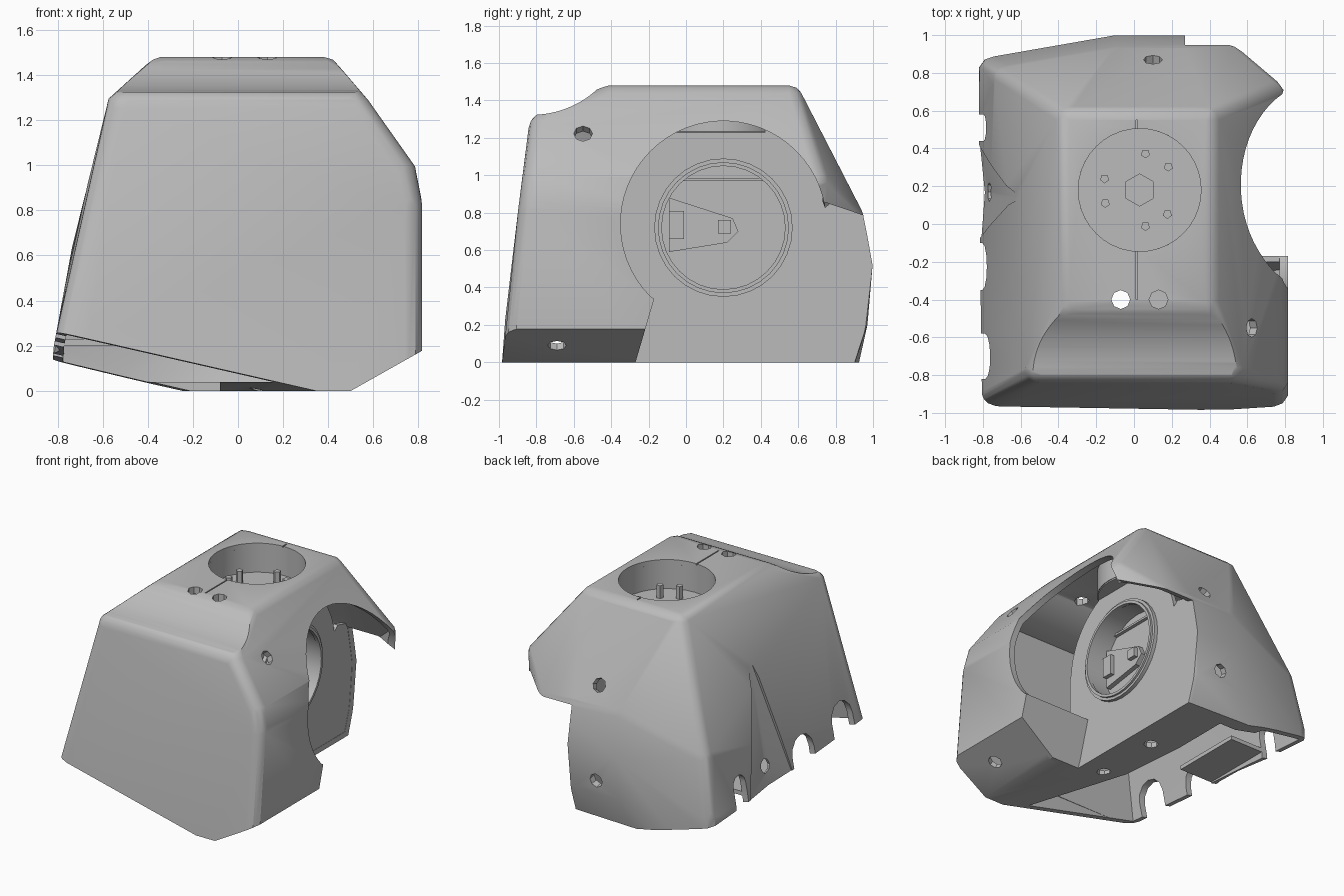
import bpy, bmesh, math
from mathutils import Vector, Matrix

cube = bpy.data.objects.get("Cube")
if cube:
    bpy.data.objects.remove(cube, do_unlink=True)

grey = bpy.data.materials.new("plain_grey")
grey.use_nodes = True
grey.diffuse_color = (0.5, 0.5, 0.5, 1)
grey.node_tree.nodes["Principled BSDF"].inputs["Base Color"].default_value = (0.5, 0.5, 0.5, 1)


def finish(name, bm):
    bmesh.ops.recalc_face_normals(bm, faces=bm.faces[:])
    mesh = bpy.data.meshes.new(name)
    bm.to_mesh(mesh)
    bm.free()
    mesh.materials.append(grey)
    ob = bpy.data.objects.new(name, mesh)
    bpy.context.collection.objects.link(ob)
    return ob


def hull(name, points):
    bm = bmesh.new()
    bmesh.ops.convex_hull(bm, input=[bm.verts.new(p) for p in points])
    bmesh.ops.delete(bm, geom=[v for v in bm.verts if not v.link_faces], context='VERTS')
    bmesh.ops.remove_doubles(bm, verts=bm.verts[:], dist=.0005)
    bmesh.ops.holes_fill(bm, edges=[e for e in bm.edges if e.is_boundary], sides=0)
    return finish(name, bm)


def balls(points, radius):
    """Points on small balls, so that their hull has rounded edges."""
    bm = bmesh.new()
    bmesh.ops.create_icosphere(bm, subdivisions=2, radius=radius)
    cloud = [p + v.co for p in points for v in bm.verts]
    bm.free()
    return cloud


def prism(name, outline, a, b):
    """Outline of (y, z) points, extruded along x."""
    bm = bmesh.new()
    face = bm.faces.new([bm.verts.new((a, *p)) for p in outline])
    moved = bmesh.ops.extrude_face_region(bm, geom=[face])["geom"]
    bmesh.ops.translate(bm, vec=(b - a, 0, 0), verts=[g for g in moved if isinstance(g, bmesh.types.BMVert)])
    return finish(name, bm)


def box(name, lo, hi):
    return prism(name, [(lo[1], lo[2]), (hi[1], lo[2]), (hi[1], hi[2]), (lo[1], hi[2])], lo[0], hi[0])


def rod(name, centre, direction, radius, length, sides=32):
    bm = bmesh.new()
    turn = Vector(direction).to_track_quat('Z', 'Y').to_matrix().to_4x4()
    bmesh.ops.create_cone(bm, cap_ends=True, segments=sides, radius1=radius, radius2=radius,
                          depth=length, matrix=Matrix.Translation(centre) @ turn)
    return finish(name, bm)


def volume(mesh):
    bm = bmesh.new()
    bm.from_mesh(mesh)
    size = bm.calc_volume(signed=True)
    bm.free()
    return size


def combine(ob, tool, operation='DIFFERENCE'):
    """Boolean that accepts only a result of plausible volume."""
    whole, part = volume(ob.data), volume(tool.data)
    low = whole - part * 1.01 - .001 if operation == 'DIFFERENCE' else 0
    mod = ob.modifiers.new("cut", 'BOOLEAN')
    mod.object, mod.operation = tool, operation
    for solver in ('EXACT', 'MANIFOLD', 'FLOAT'):
        mod.solver = solver
        graph = bpy.context.evaluated_depsgraph_get()
        graph.update()
        mesh = bpy.data.meshes.new_from_object(ob.evaluated_get(graph))
        if len(mesh.polygons) > 3 and max(low, whole * .02) <= volume(mesh) <= whole + .001:
            ob.data = mesh
            break
    ob.modifiers.remove(mod)
    bpy.data.objects.remove(tool, do_unlink=True)


def tube(name, centre, direction, outer, inner, length):
    ob = rod(name, centre, direction, outer, length)
    combine(ob, rod("bore", centre, direction, inner, length * 2))
    return ob


def trim(ob, planes, lift=0.0):
    """Remove everything beyond each plane."""
    for spot, out in planes:
        out = Vector(out).normalized()
        bm = bmesh.new()
        turn = out.to_track_quat('Z', 'Y').to_matrix().to_4x4()
        bmesh.ops.create_cube(bm, size=6, matrix=Matrix.Translation(Vector(spot) + out * (3 - lift)) @ turn)
        combine(ob, finish("half_space", bm))


# Main housing outline, run on below the ground and trimmed flat
corners = [
    (-.38, -.45, 1.48), (.42, -.45, 1.48), (.42, .6, 1.48), (-.38, .6, 1.48),
    (-.56, -.83, 1.32), (.56, -.83, 1.32), (.79, -.87, 1.0), (.82, -.89, .85),
    (.82, -1.01, -.25), (-.87, -1.01, -.25), (-.82, -.97, .2),
    (.79, .75, 1.0), (.82, .7, .85), (.82, .65, -.25), (.55, .95, .8),
    (.27, .94, .82), (-.1, .94, .82), (.3, 1, .52), (-.12, 1, .52), (.27, .97, .2), (-.15, .97, .2),
    (.27, .81, -.25), (-.3, .81, -.25), (-.85, .86, -.25), (-.82, .88, .2), (-.74, .83, .6), (-.4, .92, .5)]
R, T = .08, .05


def inset(d):
    return [Vector((x * (1 - d / .82), y * (1 - d / .97), z - d * max(0, z - .5) / .98)) for x, y, z in corners]


ground = ((0, 0, 0), (0, 0, -1))
chamfer = ((.82, 0, .18), (.49, 0, -.87))
slant = ((-.8, -.95, .26), (-.229, -.071, -1))


def outer_body(name):
    ob = hull(name, balls(inset(R), R))
    trim(ob, (ground, chamfer, slant))
    return ob


def brim_sweep(radius):
    return rod("brim_sweep", (0, -.826, 1.843), (1, 0, 0), radius, 3, 96)


# Hollow shell with a concave sweep above the front brim
shell = outer_body("housing_shell")
combine(shell, brim_sweep(.52))
hollow = hull("hollow", inset(T))
trim(hollow, (ground, chamfer), .04)
combine(hollow, brim_sweep(.52 + T))
combine(shell, hollow)

# Wheel arch outline, open to the bottom and back
arc = [(.2 + .55 * math.cos(math.radians(d)), .74 + .55 * math.sin(math.radians(d)))
       for d in range(225, 5, -6)]
arch = [(-.3, -.1), (-.27, .02), (-.17, .34)] + arc + [(.73, .86), (1.2, .7), (1.2, -.1)]
combine(shell, prism("arch_cut", arch, .27, 1.2))

# Open underside and notches in the side wall
combine(shell, box("under_cut", (-.6, -.92, -.2), (-.08, .82, .2)))
for y0, y1, top in ((-.82, -.58, .46), (-.35, -.1, .4), (.44, .58, .38)):
    mid, half = (y0 + y1) / 2, (y1 - y0) / 2
    notch = [(mid - half * math.cos(t * math.pi / 6), top - half + half * math.sin(t * math.pi / 6))
             for t in range(7)]
    combine(shell, prism("notch_cut", [(y0, -.1)] + notch + [(y1, -.1)], -1.1, -.6))

# Shallow tapering dent in the side wall
combine(shell, hull("dent_cut", [(-.61, .14, 1.08), (-.83, -.1, .1), (-.83, .44, .1), (-.805, .17, .1),
                                 (-1, .17, .1), (-1, .14, 1.08)]))

# Top opening, small drilled holes and seam slots
combine(shell, rod("top_cut", (.03, .18, 1.45), (0, 0, 1), .325, .3, 40))
drills = [((-.07, -.4, 1.45), (0, 0, 1)), ((.13, -.4, 1.45), (0, 0, 1)),
          ((.62, -.55, 1.22), (.79, 0, .6)), ((.1, .83, .93), (0, .9, .4)),
          ((.05, .97, .3), (0, 1, -.2)), ((.66, -.69, .09), (.5, 0, -.86)),
          ((-.79, .17, .32), (1, 0, -.2)), ((.1, -.2, 0), (0, 0, 1)), ((.1, .3, 0), (0, 0, 1))]
for where, way in drills:
    combine(shell, rod("drill", where, way, .05, .24, 8))
for y0, y1 in ((-.4, -.13), (.48, .55)):
    combine(shell, box("seam_cut", (.01, y0, 1.47), (.018, y1, 1.6)))

# Inner wall of the arch with a round opening
wall = prism("arch_wall", [(-.36, .0), (-.36, .74)] + arc[8:] + [(.78, .86), (1.2, .75), (1.2, .0)],
             .235, .268)
combine(wall, outer_body("limit"), 'INTERSECT')
combine(wall, rod("wall_bore", (.25, .2, .72), (1, 0, 0), .34, .3))
combine(wall, rod("cup_bore", (.03, .18, 1.4), (0, 0, 1), .34, .34))

# Panel closing the lower front compartment
panel = prism("front_compartment_panel", [(-.27, .0), (-.17, .34), (-.2, .34), (-.3, .0)], .26, .82)
combine(panel, outer_body("limit"), 'INTERSECT')

# Round hub with its recessed plate and bracket
ring = tube("hub_ring", (.21, .2, .72), (1, 0, 0), .37, .335, .17)
rim = tube("hub_rim", (.295, .2, .72), (1, 0, 0), .35, .33, .03)
rod("hub_plate", (.12, .2, .72), (1, 0, 0), .35, .03)
prism("hub_bracket", [(-.09, .59), (.22, .64), (.28, .7), (.25, .77), (-.09, .88)], .13, .17)
box("bracket_block", (.16, -.09, .66), (.2, -.01, .81))
box("bracket_peg", (.16, .17, .69), (.2, .24, .76))
box("hub_shelf", (.13, -.05, .97), (.16, .45, .985))

# Flat bracket inside the side wall
box("side_wall_bracket", (-.77, -.1, .2), (-.5, .44, .23))

# Cup under the top opening, with its pegs
cup = tube("top_cup_wall", (.03, .18, 1.345), (0, 0, 1), .345, .326, .2)
cup_floor = rod("top_cup_floor", (.03, .18, 1.25), (0, 0, 1), .34, .03, 40)
combine(cup_floor, rod("floor_bore", (.03, .18, 1.25), (0, 0, 1), .085, .2, 6))
for i, degrees in enumerate((81, 39, -41, -81, 201, 162)):
    t = math.radians(degrees)
    rod("cup_peg_%d" % i, (.03 + .195 * math.cos(t), .18 + .195 * math.sin(t), 1.31), (0, 0, 1), .025, .1, 5)

# Smooth shading with sharp edges kept
for ob in (shell, wall, ring, rim, cup, cup_floor):
    bpy.ops.object.select_all(action='DESELECT')
    ob.select_set(True)
    bpy.context.view_layer.objects.active = ob
    bpy.ops.object.shade_smooth_by_angle(angle=math.radians(32))
